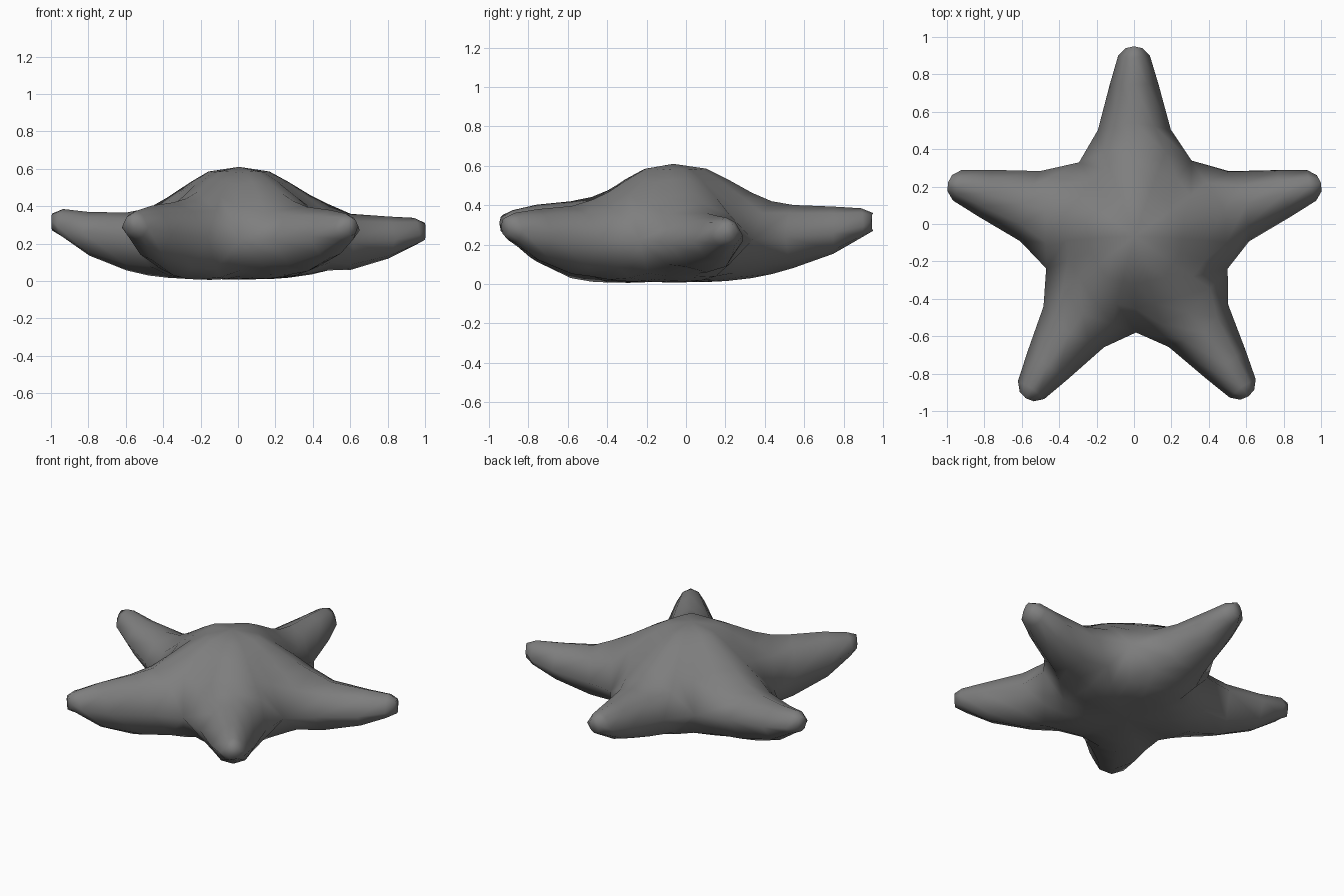
import bpy
import bmesh
from math import radians, sin, cos
from mathutils import Vector

cube = bpy.data.objects.get("Cube")
if cube:
    bpy.data.objects.remove(cube)

CENTRE = Vector((0.005, -0.065, 0))

# Arms in order around the body: direction in degrees, length, lift of the tip,
# extra height of the shoulder, extra depth of the belly, reach of the valley after it
ARMS = [(90.3, 1.015, 0.01, 0.0, 0.0, 0.98),
        (164, 1.04, 0.01, -0.035, 0.025, 1.0),
        (236, 1.045, 0.0, 0.025, 0.045, 1.02),
        (305.3, 1.05, -0.015, 0.01, 0.015, 1.04),
        (376, 1.035, -0.04, -0.012, -0.008, 1.0)]

# Body rows: ridge distance, valley distance, ridge top, valley top,
# valley bottom, ridge bottom, share of the shoulder and belly offsets
BODY = [(0, 0, 0.61, 0.61, 0.008, 0.008, 0),
        (0.17, 0.15, 0.585, 0.58, 0.012, 0.01, 0),
        (0.27, 0.25, 0.535, 0.515, 0.025, 0.015, 0.2),
        (0.4, 0.38, 0.463, 0.4, 0.055, 0.03, 0.5),
        (0.5, 0.505, 0.42, 0.225, 0.225, 0.05, 0.85)]

# Arm rows: ridge distance, edge distance, half width, top, edge, bottom, offset share
LIMB = [(0.6, 0.56, 0.195, 0.395, 0.23, 0.075, 1),
        (0.8, 0.8, 0.13, 0.385, 0.25, 0.145, 0.7),
        (0.94, 0.95, 0.085, 0.375, 0.285, 0.225, 0),
        (1.0, 0.99, 0.045, 0.35, 0.31, 0.26, 0)]
SPANS = (-1, -0.55, 0, 0.55, 1)


def polar(angle, radius):
    return CENTRE + Vector((cos(angle), sin(angle), 0)) * radius


def section(ridge, left, right, z_ridge, z_edge, fullness):
    """Rounded cross-section from the right edge over the ridge to the left edge."""
    points = []
    for t in SPANS:
        p = ridge.lerp(left if t > 0 else right, abs(t))
        p.z = z_edge + (z_ridge - z_edge) * (1 - abs(t) ** fullness)
        points.append(p)
    return points


def skin(bm, rows):
    """Join neighbouring sections with quads."""
    grid = [[bm.verts.new(p) for p in row] for row in rows]
    for a, b in zip(grid, grid[1:]):
        for i in range(len(a) - 1):
            bm.faces.new((a[i], b[i], b[i + 1], a[i + 1]))
    return grid


bm = bmesh.new()
for i, (degrees, length, lift, shoulder, belly, reach) in enumerate(ARMS):
    angle = radians(degrees)
    after = radians(ARMS[(i + 1) % 5][0] + (360 if i == 4 else 0))
    before = radians(ARMS[i - 1][0] - (360 if i == 0 else 0))
    reach_before = ARMS[i - 1][5]
    upper, lower = [], []

    # Share of the central body, reaching the valleys beside the arm
    for u, v, top, edge_top, edge_low, low, share in BODY:
        ridge = polar(angle, u)
        ends = (polar((angle + after) / 2, v * reach),
                polar((angle + before) / 2, v * reach_before))
        upper.append(section(ridge, *ends, top + shoulder * share, edge_top, 2))
        lower.append(section(ridge, *ends, low - belly * share, edge_low, 2.3))

    # Tapering arm
    across = Vector((-sin(angle), cos(angle), 0))
    for u, v, half, top, edge, low, share in LIMB:
        ridge, side = polar(angle, u * length), polar(angle, v * length)
        rise = lift * u
        ends = (side + across * half, side - across * half)
        upper.append(section(ridge, *ends, top + rise + shoulder * share, edge + rise, 2.3))
        lower.append(section(ridge, *ends, low + rise - belly * share, edge + rise, 2.7))

    top_grid, low_grid = skin(bm, upper), skin(bm, lower)
    # Blunt tip
    bm.faces.new(top_grid[-1] + low_grid[-1][::-1])

# Weld the arms, top and underside into one closed skin
bmesh.ops.remove_doubles(bm, verts=bm.verts, dist=0.001)
bmesh.ops.recalc_face_normals(bm, faces=bm.faces)
mesh = bpy.data.meshes.new("starfish_body")
bm.to_mesh(mesh)
bm.free()
for face in mesh.polygons:
    face.use_smooth = True

body = bpy.data.objects.new("starfish_body", mesh)
bpy.context.collection.objects.link(body)

# Single grey skin
grey = bpy.data.materials.new("grey_skin")
grey.use_nodes = True
colour = (0.21, 0.21, 0.21, 1)
grey.diffuse_color = colour
grey.node_tree.nodes["Principled BSDF"].inputs["Base Color"].default_value = colour
mesh.materials.append(grey)
